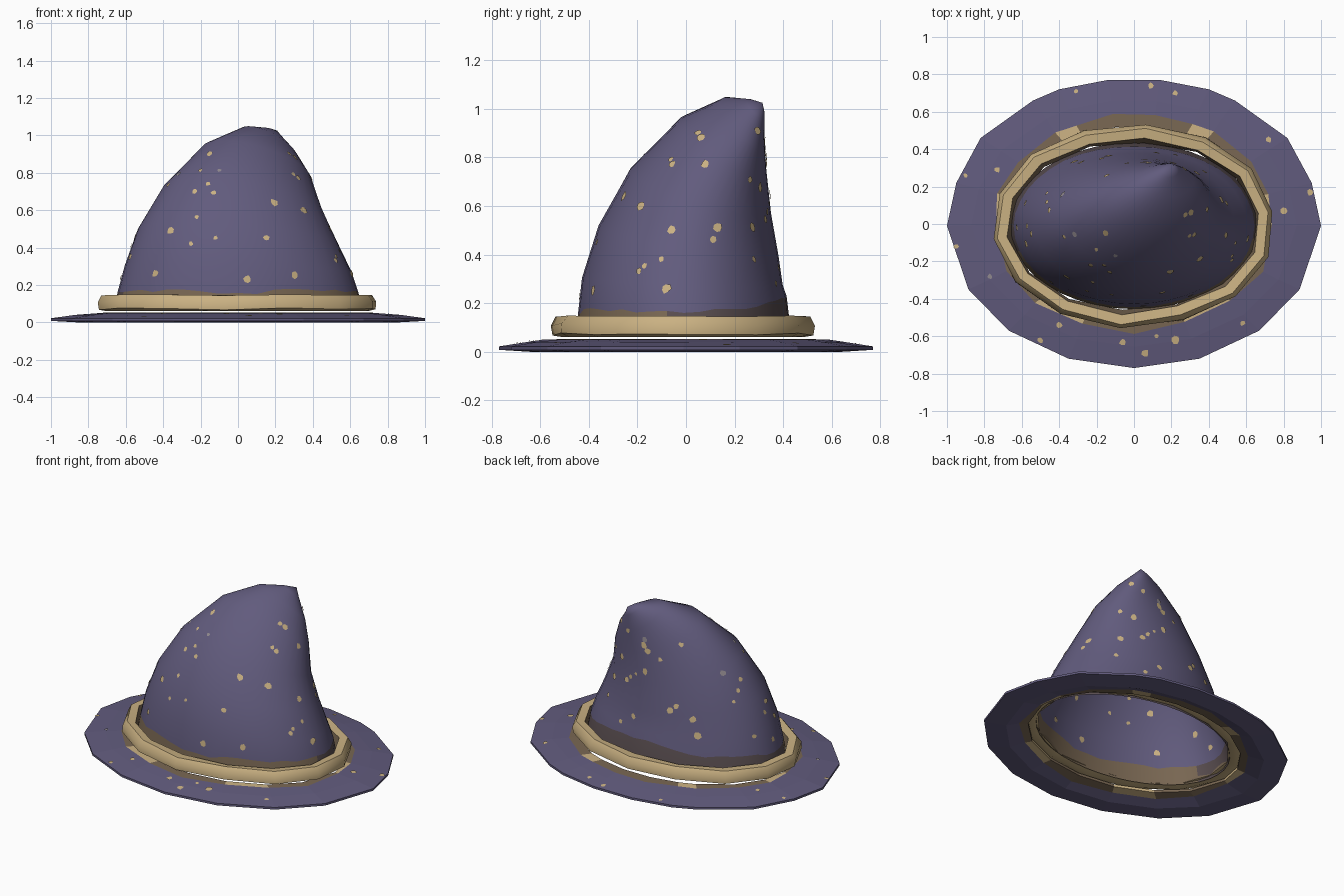
import bpy, bmesh, math, random
from mathutils import Vector
from mathutils.bvhtree import BVHTree

random.seed(4)
cube = bpy.data.objects.get("Cube")
if cube:
    bpy.data.objects.remove(cube)


def make_material(name, rgb):
    mat = bpy.data.materials.new(name)
    mat.use_nodes = True
    mat.diffuse_color = (*rgb, 1)
    mat.node_tree.nodes["Principled BSDF"].inputs["Base Color"].default_value = (*rgb, 1)
    return mat


PURPLE, GOLD, BROWN, UMBER, GREY = range(5)
materials = [make_material("dusky purple", (0.12, 0.105, 0.205)),
             make_material("old gold", (0.59, 0.44, 0.225)),
             make_material("worn brown", (0.19, 0.135, 0.085)),
             make_material("dark umber", (0.10, 0.075, 0.08)),
             make_material("pale grey", (0.28, 0.25, 0.27))]


def finish(name, bm, smooth_angle=None):
    mesh = bpy.data.meshes.new(name)
    bm.to_mesh(mesh)
    bm.free()
    for mat in materials:
        mesh.materials.append(mat)
    obj = bpy.data.objects.new(name, mesh)
    bpy.context.collection.objects.link(obj)
    if smooth_angle:
        bpy.ops.object.select_all(action='DESELECT')
        obj.select_set(True)
        bpy.context.view_layer.objects.active = obj
        bpy.ops.object.shade_smooth_by_angle(angle=math.radians(smooth_angle))


def loft(rings, colour, closed=False):
    """Skin a list of equal rings; colour(row, column) picks the material."""
    bm = bmesh.new()
    grid = [[bm.verts.new(p) for p in ring] for ring in rings]
    count = len(grid[0])
    for row in range(len(grid) if closed else len(grid) - 1):
        low, high = grid[row], grid[(row + 1) % len(grid)]
        for col in range(count):
            nxt = (col + 1) % count
            face = bm.faces.new((low[col], low[nxt], high[nxt], high[col]))
            face.material_index = colour(row, col)
    bmesh.ops.remove_doubles(bm, verts=bm.verts, dist=0.0005)
    bmesh.ops.recalc_face_normals(bm, faces=bm.faces)
    return bm


# Crown: tilted ellipses leaning back to a drooping tip
SIDES = 40
TURNS = [2 * math.pi * i / SIDES for i in range(SIDES)]


def tilted_ring(cx, cy, cz, rx, ry, tx, ty):
    return [(cx + rx * math.cos(a), cy + ry * math.sin(a),
             cz - tx * math.cos(a) - ty * math.sin(a)) for a in TURNS]


sections = [(0, -.01, .06, .665, .445, 0, 0),
            (0, -.01, .155, .645, .435, 0, 0),
            (0, -.015, .29, .605, .413, .015, .015),
            (0, .01, .46, .535, .37, .04, .06),
            (.025, .06, .66, .425, .29, .06, .09),
            (.1, .15, .85, .29, .18, .08, .095),
            (.165, .232, .95, .155, .09, .07, .07),
            (.19, .287, 1.005, .05, .037, .025, .025),
            (.21, .315, 1.025, 0, 0, 0, 0)]
rings = [tilted_ring(*s) for s in sections]

# ragged upper edge of the worn strip, taller at the back
for i, a in enumerate(TURNS):
    x, y, z = rings[1][i]
    rise = (0.008 * math.sin(5 * a) + random.uniform(0, .022)
            + 0.055 * max(0, math.sin(a)) ** 2)
    rings[1][i] = (x * (1 - rise * .3), y * (1 - rise * .35), z + rise)


def crown_colour(row, col):
    if row:
        return PURPLE
    return UMBER if math.sin(TURNS[col]) > -.2 else BROWN


crown_bm = loft(rings, crown_colour)
crown_tree = BVHTree.FromBMesh(crown_bm)
finish("crown", crown_bm, 50)

# Brim: faceted oval sheet with a thin rim and a stained inner edge
half = [(.14, .77), (.4, .72), (.54, .66), (.82, .46), (.95, .22), (1, -.01),
        (.885, -.35), (.67, -.57), (.35, -.72)]
outline = half + [(0, -.77)] + [(-x, y) for x, y in reversed(half)]


def oval(point, scale, z):
    a = math.atan2(point[1] / .77, point[0])
    return (.715 * scale * math.cos(a), .52 * scale * math.sin(a) + .003, z)


def blend(point, t, z):
    x, y, _ = oval(point, 1, 0)
    return (x + (point[0] - x) * t, y + (point[1] - y) * t, z)


# stain reaches furthest at the front and back
stain = [1.03 + random.uniform(.05, .14) * abs(y) / .77 for _, y in outline]
brim_rings = [[oval(p, 1, .052) for p in outline],
              [oval(p, s, .05) for p, s in zip(outline, stain)],
              [blend(p, .55, .04) for p in outline],
              [(x, y, .022) for x, y in outline],
              [(x, y, .008) for x, y in outline],
              [blend(p, .5, 0) for p in outline],
              [oval(p, s, .025) for p, s in zip(outline, stain)],
              [oval(p, 1, .035) for p in outline]]
brim_bm = loft(brim_rings, lambda row, col: PURPLE if 0 < row < 6 else
               (GOLD if col % 3 == 1 else BROWN), closed=True)
brim_tree = BVHTree.FromBMesh(brim_bm)
finish("brim", brim_bm)

# Band: chunky, slightly twisted ring whose inner wall closes onto the crown
BAND_SIDES = 14
profile = [(.04, .072), (.042, .112), (.018, .147), (-.034, .142), (-.052, .072), (0, .06)]
shifts = [(random.uniform(-.008, .008), random.uniform(-.14, .14)) for _ in range(BAND_SIDES)]
band_rings = []
for offset, z in profile:
    ring = []
    for i, (shift, twist) in enumerate(shifts):
        a = 2 * math.pi * (i + .3) / BAND_SIDES
        out = offset * math.cos(twist) - (z - .105) * math.sin(twist) + shift
        up = offset * math.sin(twist) + (z - .105) * math.cos(twist)
        ring.append(((.711 + out) * math.cos(a) - .004,
                     (.503 + out) * math.sin(a) - .006, .105 + up))
    band_rings.append(ring)
band_colours = [GOLD, GOLD, GOLD, BROWN, GOLD, GOLD]
finish("band", loft(band_rings, lambda row, col: band_colours[row], closed=True), 55)


# Flecks: thin irregular patches lying on both sides of the cloth
def add_fleck(bm, tree, origin, direction):
    hit, normal, _, _ = tree.ray_cast(Vector(origin), Vector(direction))
    if hit is None:
        return
    size = random.uniform(.012, .022)
    colour = GREY if random.random() < .06 else GOLD
    u = normal.orthogonal().normalized()
    v = normal.cross(u)
    radii = [size * random.uniform(.75, 1.2) for _ in range(7)]
    for side in (1, -1):
        verts = []
        for i, r in enumerate(radii):
            a = side * 2 * math.pi * i / len(radii)
            verts.append(bm.verts.new(hit + normal * .0045 * side
                                      + u * r * math.cos(a) + v * r * math.sin(a)))
        bm.faces.new(verts).material_index = colour


front_spots = [(-.15, .9), (-.2, .81), (-.1, .81), (-.16, .74), (-.23, .7), (-.13, .69),
               (.3, .88), (.32, .77), (.19, .64), (.35, .6), (-.22, .56), (-.36, .49),
               (-.25, .42), (-.12, .45), (.15, .45), (-.44, .26), (.3, .25), (.52, .33),
               (.05, .23)]
left_spots = [(.05, .9), (-.06, .79), (.08, .77), (-.19, .6), (-.06, .5), (.13, .51),
              (.11, .46), (-.1, .38), (-.17, .35), (-.08, .26)]
bm = bmesh.new()
for x, z in front_spots:
    add_fleck(bm, crown_tree, (x, -2, z), (0, 1, 0))
for y, z in left_spots:
    add_fleck(bm, crown_tree, (2, y, z), (-1, 0, 0))
for i in range(20):
    z = .28 + .033 * i
    x = .2 * z + random.uniform(-.55, .55) * (1.1 - z)
    add_fleck(bm, crown_tree, (x, 2, z), (0, -1, 0))
for i in range(12):
    add_fleck(bm, crown_tree, (-2, random.uniform(-.2, .3), .24 + .055 * i), (1, 0, 0))
finish("crown_flecks", bm)

brim_spots = [(-.31, .71), (.09, .74), (.22, .7), (.72, .45), (.94, .17), (.8, .07),
              (-.73, .29), (-.9, .26), (-.95, -.12), (-.77, -.28), (-.82, -.43), (-.5, -.62),
              (-.4, -.54), (.06, -.69), (.22, -.62), (-.06, -.63), (.58, -.53), (.12, -.6)]
bm = bmesh.new()
for x, y in brim_spots:
    add_fleck(bm, brim_tree, (x, y, 1), (0, 0, -1))
finish("brim_flecks", bm)
